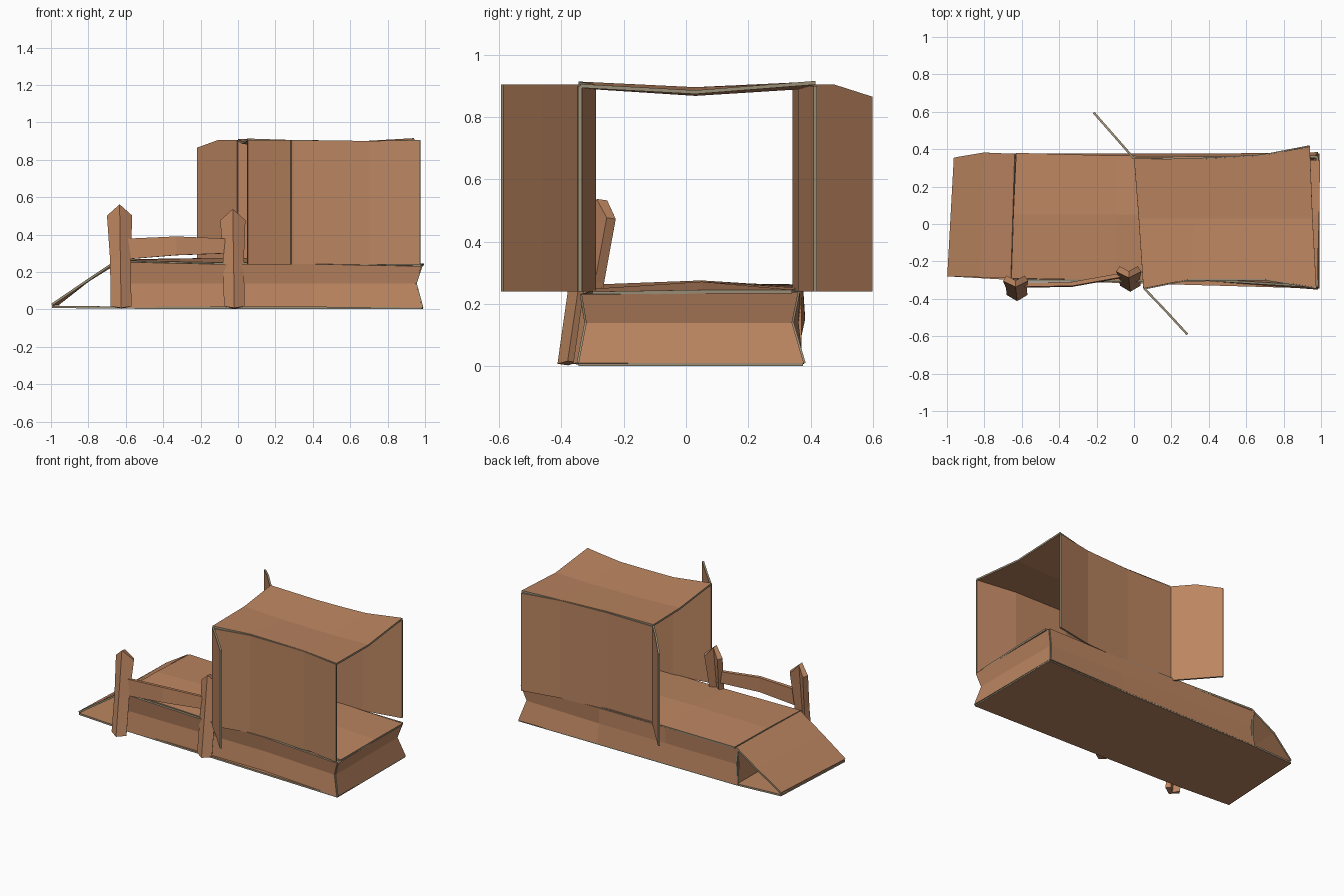
import bpy


def material(name, rgb):
    m = bpy.data.materials.new(name)
    m.diffuse_color = (*rgb, 1)
    return m


CARD = material("brown cardboard", (0.50, 0.235, 0.118))
EDGE = material("grey cut edge", (0.32, 0.27, 0.18))


def panel(name, rows, thick=0.012, rim=1):
    """Sheet of cardboard through a small grid of points."""
    n = len(rows[0])
    verts = [p for r in rows for p in r]
    faces = [(i * n + j, i * n + j + 1, (i + 1) * n + j + 1, (i + 1) * n + j)
             for i in range(len(rows) - 1) for j in range(n - 1)]
    me = bpy.data.meshes.new(name)
    me.from_pydata(verts, [], faces)
    me.materials.append(CARD)
    me.materials.append(EDGE)
    ob = bpy.data.objects.new(name, me)
    bpy.context.collection.objects.link(ob)
    s = ob.modifiers.new("thickness", 'SOLIDIFY')
    s.thickness = thick
    s.offset = 0
    s.material_offset_rim = rim
    return ob


def wall(name, path, heights, rim=1):
    """Upright wall along an xy path."""
    return panel(name, [[(x, y, z) for x, y in path] for z in heights], rim=rim)


# --- lower box: bottom, creased sides, end and lid ---
panel("base_bottom", [
    [(-0.995, -0.28, 0.014), (-0.64, -0.3, 0.01), (0.1, -0.32, 0.009), (0.985, -0.345, 0.008)],
    [(-0.96, 0.355, 0.014), (-0.64, 0.375, 0.01), (0.1, 0.375, 0.009), (0.99, 0.375, 0.008)]])
front_x = (-0.65, -0.1, 0.4)
panel("base_front", [
    [(x, -0.3, 0.01) for x in front_x] + [(0.985, -0.345, 0.01)],
    [(x, -0.285, 0.14) for x in front_x] + [(0.95, -0.32, 0.14)],
    [(-0.65, -0.3, 0.255), (-0.1, -0.305, 0.243), (0.4, -0.3, 0.243), (0.98, -0.335, 0.232)]])
panel("base_back", [
    [(x, 0.37, 0.01) for x in front_x] + [(0.985, 0.378, 0.01)],
    [(x, 0.355, 0.14) for x in front_x] + [(0.95, 0.34, 0.14)],
    [(-0.65, 0.37, 0.255), (-0.1, 0.36, 0.25), (0.4, 0.355, 0.245), (0.98, 0.36, 0.24)]])
panel("base_right_end", [
    [(0.985, -0.345, 0.01), (0.985, 0.378, 0.01)],
    [(0.95, -0.32, 0.14), (0.95, 0.34, 0.14)],
    [(0.98, -0.335, 0.232), (0.98, 0.36, 0.24)]])
wall("base_left_end", [(-0.65, -0.29), (-0.64, 0.37)], (0.01, 0.25))
panel("base_lid", [
    [(-0.655, -0.29, 0.257), (-0.645, 0.05, 0.262), (-0.63, 0.38, 0.257)],
    [(-0.1, -0.3, 0.245), (-0.1, 0.05, 0.27), (-0.1, 0.365, 0.25)],
    [(0.4, -0.3, 0.243), (0.4, 0.05, 0.266), (0.4, 0.355, 0.247)],
    [(0.98, -0.3, 0.234), (0.99, 0.05, 0.24), (0.995, 0.34, 0.24)]])

# --- ramp folding down at the left ---
panel("ramp", [
    [(-0.655, -0.285, 0.256), (-0.635, 0.375, 0.258)],
    [(-0.82, -0.285, 0.145), (-0.80, 0.382, 0.155)],
    [(-0.995, -0.28, 0.026), (-0.96, 0.355, 0.03)]])

# --- upper box, open at both ends ---
front = [(0.05, -0.345), (0.3, -0.295), (0.7, -0.295), (0.975, -0.34)]
back = [(0.0, 0.35), (0.35, 0.347), (0.68, 0.365), (0.94, 0.415)]
wall("upper_front", front, (0.24, 0.57, 0.9))
wall("upper_back", back, (0.24, 0.57, 0.9))
panel("roof", [
    [(*f, zf) for f, zf in zip(front, (0.908, 0.9, 0.895, 0.9))],
    [(0.025, 0.03, 0.89), (0.32, 0.03, 0.878), (0.69, 0.03, 0.874), (0.955, 0.03, 0.88)],
    [(*b, zb) for b, zb in zip(back, (0.905, 0.9, 0.895, 0.91))]])

# --- open flaps at the left end of the upper box ---
wall("front_flap", [(0.055, -0.345), (0.17, -0.465), (0.285, -0.59)], (0.24, 0.905))
panel("back_flap", [
    [(0.0, 0.35, 0.24), (-0.105, 0.47, 0.24), (-0.215, 0.595, 0.24)],
    [(0.0, 0.35, 0.905), (-0.105, 0.47, 0.905), (-0.215, 0.595, 0.865)]])

# --- leaning fence with two pointed posts ---


def post(name, x, y, h, lean):
    rows = []
    for t, zs, zm, w, sh in ((0, 0.015, 0.006, 0.046, 0.01), (0.5, 0.27, 0.27, 0.046, 0),
                             (1, h - 0.06, h, 0.058, -0.01)):
        yy = y + 0.075 * t
        xc = x + lean * t
        rows.append([(xc - w, yy + 0.03, zs), (xc, yy, zm), (xc + w, yy + 0.03, zs)])
    return panel(name, rows, 0.035, 0)


post("left_post", -0.625, -0.395, 0.56, -0.008)
post("right_post", -0.02, -0.345, 0.535, -0.008)
panel("fence_rail", [
    [(-0.6, -0.33, 0.268), (-0.33, -0.325, 0.29), (-0.05, -0.275, 0.3)],
    [(-0.6, -0.325, 0.378), (-0.33, -0.32, 0.39), (-0.05, -0.27, 0.378)]], 0.022, 0)
